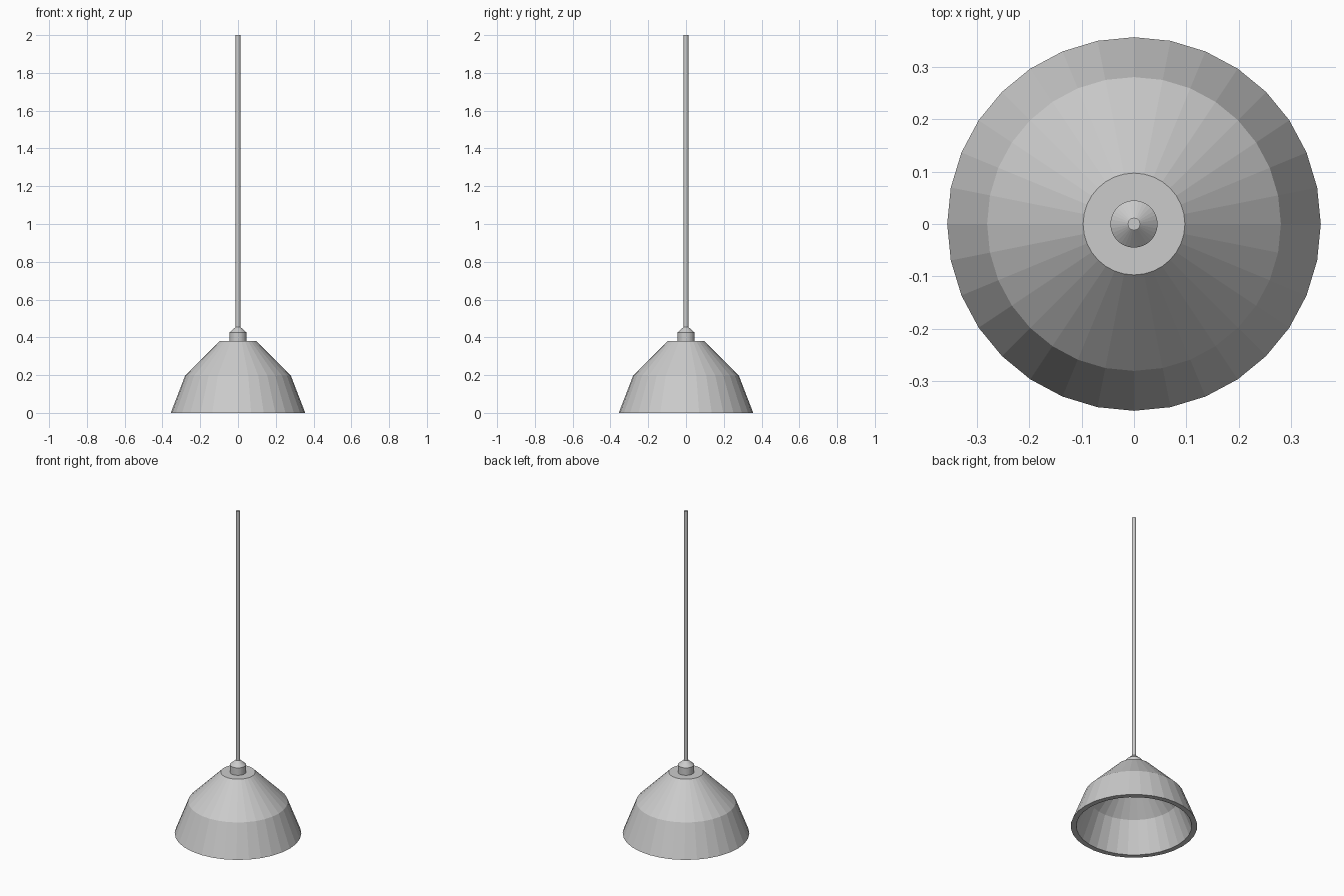
import bpy, bmesh
from math import cos, sin, tau

cube = bpy.data.objects.get("Cube")
if cube:
    bpy.data.objects.remove(cube, do_unlink=True)

SIDES = 32

grey = bpy.data.materials.new("light_grey")
grey.use_nodes = True
grey.diffuse_color = (0.6, 0.6, 0.6, 1)
grey.node_tree.nodes["Principled BSDF"].inputs["Base Color"].default_value = grey.diffuse_color


def lathe(name, profile, closed=False):
    """Turn a (radius, height) profile about the z axis; a radius of 0 makes a pole."""
    bm = bmesh.new()
    rings = []
    for r, z in profile:
        count = SIDES if r else 1
        rings.append([bm.verts.new((r * cos(tau * i / SIDES), r * sin(tau * i / SIDES), z))
                      for i in range(count)])
    pairs = list(zip(rings, rings[1:]))
    if closed:
        pairs.append((rings[-1], rings[0]))
    for a, b in pairs:
        if len(a) == len(b) == 1:
            continue
        for i in range(SIDES):
            j = (i + 1) % SIDES
            corners = [a[i % len(a)], a[j % len(a)], b[j % len(b)], b[i % len(b)]]
            bm.faces.new(list(dict.fromkeys(corners)))
    bmesh.ops.recalc_face_normals(bm, faces=bm.faces)
    mesh = bpy.data.meshes.new(name)
    bm.to_mesh(mesh)
    bm.free()
    mesh.materials.append(grey)
    obj = bpy.data.objects.new(name, mesh)
    bpy.context.collection.objects.link(obj)
    return obj


# Hollow faceted shade: outside from the crown down, then back up the inside
lathe("shade", [(0, 0.38), (0.097, 0.38), (0.28, 0.197), (0.356, 0),
                (0.325, 0), (0.253, 0.185), (0.085, 0.352), (0, 0.352)])

# Socket collar with a tapered cap
lathe("socket_cap", [(0, 0.375), (0.045, 0.375), (0.045, 0.426), (0.012, 0.455), (0, 0.455)])

# Long hanging rod
lathe("rod", [(0, 0.45), (0.012, 0.45), (0.012, 2), (0, 2)])
